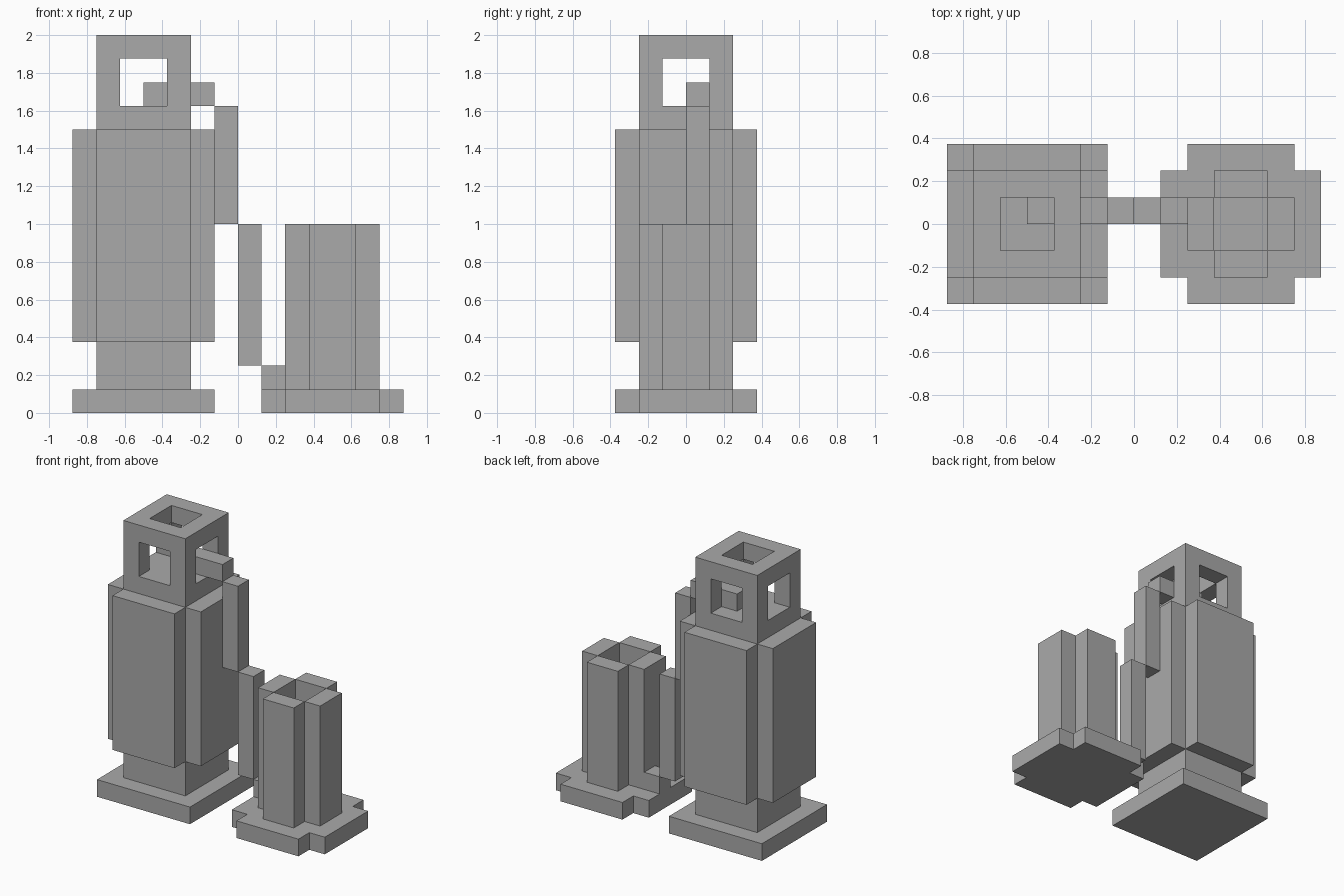
import bpy, bmesh

U = 0.125  # block unit, every part sits on this lattice

if "Cube" in bpy.data.objects:
    bpy.data.objects.remove(bpy.data.objects["Cube"])

GREY = (0.4, 0.4, 0.4, 1)
grey = bpy.data.materials.new("plain_grey")
grey.use_nodes = True
grey.diffuse_color = GREY
grey.node_tree.nodes["Principled BSDF"].inputs["Base Color"].default_value = GREY


def prism(name, outline, z0, z1):
    """Extrude a flat outline, given in block units, from z0 to z1."""
    bm = bmesh.new()
    face = bm.faces.new([bm.verts.new((x * U, y * U, z0 * U)) for x, y in outline])
    top = bmesh.ops.extrude_face_region(bm, geom=[face])
    moved = [v for v in top["geom"] if isinstance(v, bmesh.types.BMVert)]
    bmesh.ops.translate(bm, verts=moved, vec=(0, 0, (z1 - z0) * U))
    bmesh.ops.recalc_face_normals(bm, faces=bm.faces)
    mesh = bpy.data.meshes.new(name)
    bm.to_mesh(mesh)
    bm.free()
    mesh.materials.append(grey)
    obj = bpy.data.objects.new(name, mesh)
    bpy.context.collection.objects.link(obj)
    return obj


def box(name, x0, x1, y0, y1, z0, z1):
    return prism(name, [(x0, y0), (x1, y0), (x1, y1), (x0, y1)], z0, z1)


def square(name, cx, half, z0, z1):
    return box(name, cx - half, cx + half, -half, half, z0, z1)


def cross(name, cx, arm, reach, z0, z1):
    """Square block with notched corners."""
    quarter = [(reach, -arm), (reach, arm), (arm, arm)]
    outline = []
    for _ in range(4):
        outline += quarter
        quarter = [(-y, x) for x, y in quarter]
    return prism(name, [(cx + x, y) for x, y in outline], z0, z1)


def cut(target, cutter):
    """Subtract the cutter, then discard it."""
    mod = target.modifiers.new("cut", "BOOLEAN")
    mod.operation = "DIFFERENCE"
    mod.solver = "EXACT"
    mod.object = cutter
    cutter.hide_render = True
    bpy.context.view_layer.objects.active = target
    bpy.ops.object.modifier_apply(modifier=mod.name)
    bpy.data.objects.remove(cutter)


FLASK, CUP = -4, 4  # centre lines

# Flask
square("flask_base", FLASK, 3, 0, 1)
square("flask_neck", FLASK, 2, 1, 3)
cross("flask_jacket", FLASK, 2, 3, 3, 12)

# Open head: a window in each side and a hole in the top
head = square("flask_head", FLASK, 2, 12, 16)
cut(head, square("mouth_cutter", FLASK, 1, 13, 17))
cut(head, box("side_window_cutter", FLASK - 3, FLASK + 3, -1, 1, 13, 15))
cut(head, box("front_window_cutter", FLASK - 1, FLASK + 1, -3, 3, 13, 15))

# Stepped stream running from the head down to the saucer
box("stream_spout", -4, -1, 0, 1, 13, 14)
box("stream_upper", -1, 0, 0, 1, 8, 13)
box("stream_lower", 0, 1, 0, 1, 2, 8)
box("stream_foot", 1, 2, 0, 1, 1, 2)

# Saucer and hollow cup, four walls around a shaft
cross("saucer", CUP, 2, 3, 0, 1)
for side in (-1, 1):
    label = "right" if side < 0 else "left"
    x = sorted((CUP + side, CUP + 2 * side))
    box(f"cup_wall_{label}", x[0], x[1], -1, 1, 1, 8)
    label = "front" if side < 0 else "back"
    y = sorted((side, 2 * side))
    box(f"cup_wall_{label}", CUP - 1, CUP + 1, y[0], y[1], 1, 8)
